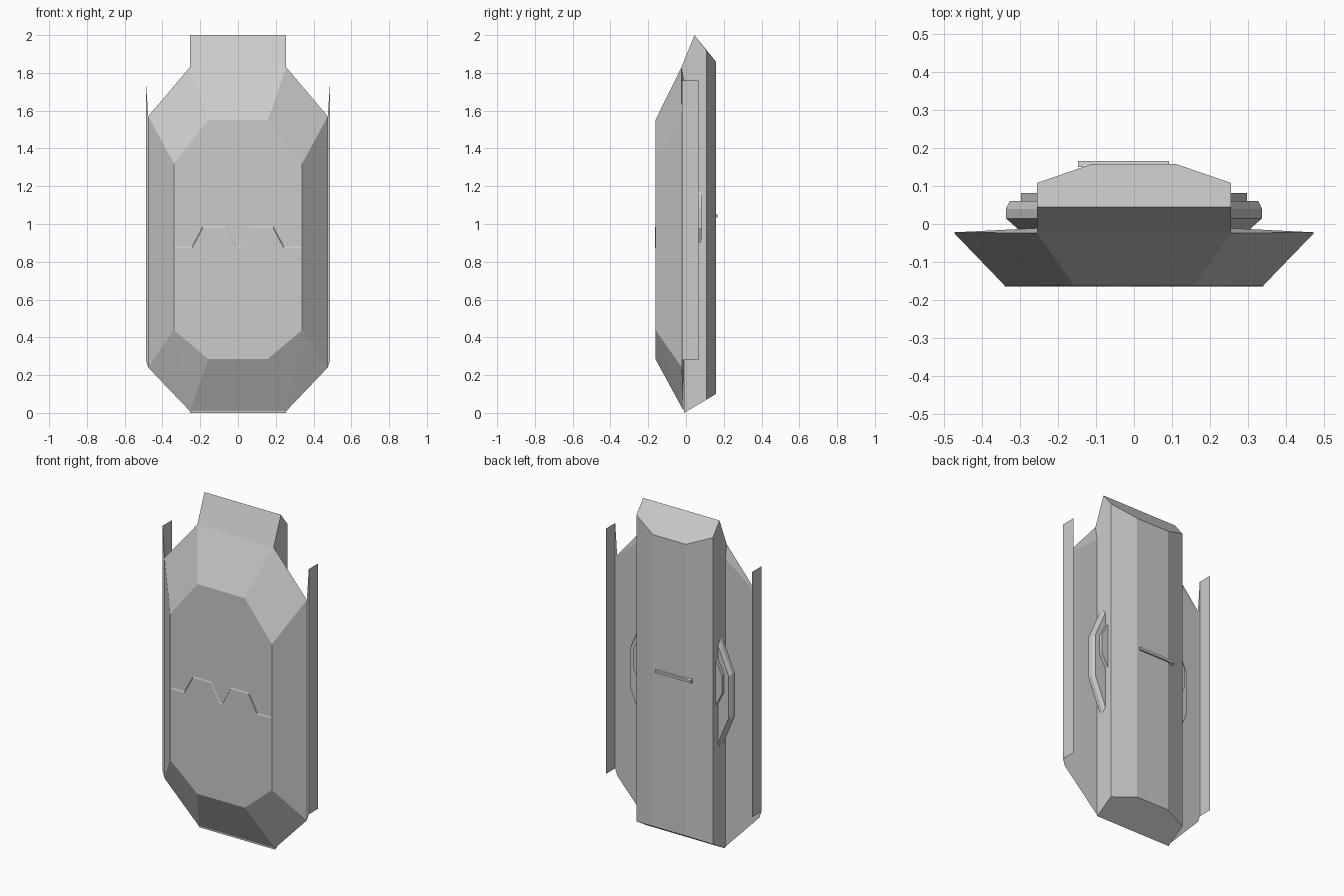
import bpy, bmesh, math

if "Cube" in bpy.data.objects:
    bpy.data.objects.remove(bpy.data.objects["Cube"])


def finish(name, bm):
    bmesh.ops.recalc_face_normals(bm, faces=bm.faces)
    mesh = bpy.data.meshes.new(name)
    bm.to_mesh(mesh)
    bm.free()
    obj = bpy.data.objects.new(name, mesh)
    bpy.context.collection.objects.link(obj)
    return obj


def hull(name, points, mirror=True):
    """Faceted convex solid from its corner points, mirrored across x = 0."""
    bm = bmesh.new()
    for x, y, z in points:
        bm.verts.new((x, y, z))
        if mirror:
            bm.verts.new((-x, y, z))
    res = bmesh.ops.convex_hull(bm, input=bm.verts[:])
    loose = [v for v in bm.verts if not v.link_faces]
    bmesh.ops.delete(bm, geom=loose, context='VERTS')
    bmesh.ops.dissolve_limit(bm, angle_limit=math.radians(1),
                             verts=bm.verts[:], edges=bm.edges[:])
    return finish(name, bm)


# Front shell: small octagon in front, flaring to a wide one behind
hull("front_shell", [
    (.34, -.162, .44), (.34, -.162, 1.32), (.158, -.162, .285), (.158, -.162, 1.55),
    (.475, -.022, .24), (.475, -.022, 1.57), (.255, -.012, .01), (.255, -.024, 1.83),
    (.255, -.011, 1.75),
])

# Back body: chamfered column with slanted ends
hull("back_body", [
    (.255, -.01, 0), (.255, .108, .07), (.11, .158, .10),
    (.255, -.024, 1.83), (.255, .045, 2), (.255, .108, 1.92), (.11, .158, 1.86),
])


# Side discs: wide faceted ring passing through the body
def ring(y, scale):
    outline = [(.337, .83), (.337, 1.09), (.25, 1.29), (.25, .62)]
    return [(x * scale, y, .955 + (z - .955) * scale) for x, z in outline]


hull("side_disc", ring(-.015, .9) + ring(.015, 1) + ring(.04, 1) + ring(.06, .97))
hull("disc_cap", [(x, y, z) for y in (.05, .081)
                  for x, z in [(.25, .89), (.297, .98), (.297, 1.09), (.25, 1.18)]])

# Side fins: thin sheets joined to the shell edge by a narrow strip
for side, label in ((1, "right"), (-1, "left")):
    bm = bmesh.new()
    rows = [[bm.verts.new((side * x, y, z)) for z in zs] for x, y, zs in (
        (.475, -.022, (.24, 1.57)), (.488, -.022, (.28, 1.76)), (.488, .066, (.28, 1.76)))]
    for a, b in zip(rows, rows[1:]):
        bm.faces.new((a[0], b[0], b[1], a[1]))
    finish(label + "_fin", bm)

# Back handle bar
hull("back_bar", [(x, y, z) for x in (-.147, .092)
                  for y, z in [(.15, 1.03), (.166, 1.035), (.166, 1.05), (.15, 1.055)]],
     mirror=False)

# Front trim: bevelled zigzag strip across the shell
half = [(.008, .872), (.066, .978), (.186, .978), (.243, .872), (.34, .872)]
path = [(-x, z) for x, z in reversed(half)] + half
section = [(-.165, 0), (-.160, .015), (-.150, .015), (-.150, 0)]
bm = bmesh.new()
loops = [[bm.verts.new((x, y, z + dz)) for y, dz in section] for x, z in path]
for a, b in zip(loops, loops[1:]):
    for i in range(4):
        j = (i + 1) % 4
        bm.faces.new((a[i], b[i], b[j], a[j]))
bm.faces.new(loops[0])
bm.faces.new(loops[-1])
finish("front_trim", bm)
